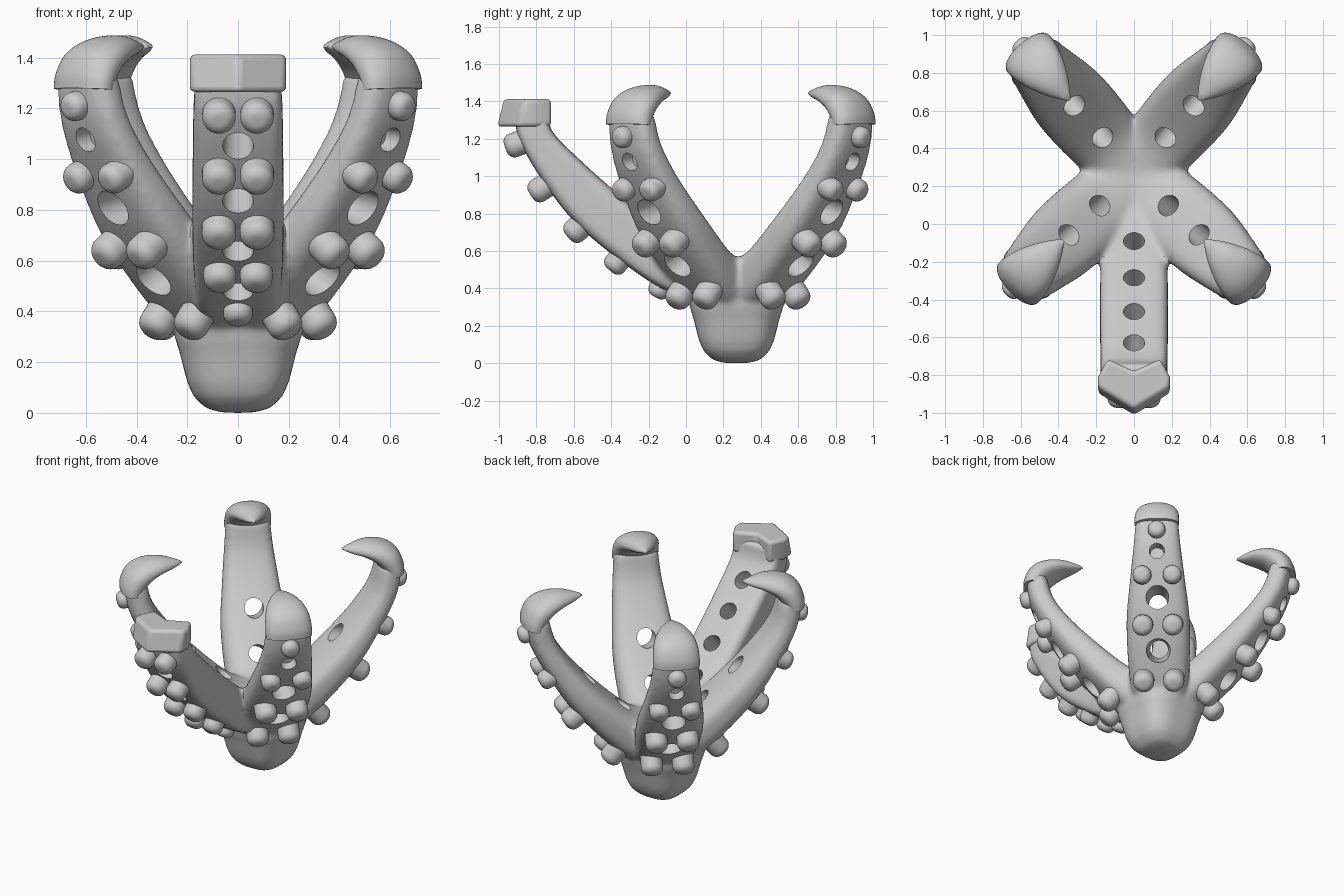
import bpy, bmesh
from math import sin, cos, pi, radians
from mathutils import Vector, Matrix

if "Cube" in bpy.data.objects:
    bpy.data.objects.remove(bpy.data.objects["Cube"])

HUB = Vector((0, 0.27, 0))
# each arm is modelled along local +x (r), then turned about the hub
CLAW_ANGLES = [48.5, 131.5, -43.5, -136.5]
FRONT_ANGLE = -90


def place(angle):
    return Matrix.Translation(HUB) @ Matrix.Rotation(radians(angle), 4, 'Z')


def catmull(p, t):
    i = min(int(t), len(p) - 2)
    f = t - i
    a, b, c, d = (Vector(p[max(0, min(len(p) - 1, i + k))]) for k in (-1, 0, 1, 2))
    return 0.5 * (2 * b + (c - a) * f + (2 * a - 5 * b + 4 * c - d) * f * f
                  + (3 * b - a - 3 * c + d) * f ** 3)


def skin(bm, rings):
    """Join rings of points into a closed tube."""
    rings = [[bm.verts.new(co) for co in ring] for ring in rings]
    n = len(rings[0])
    for a, b in zip(rings, rings[1:]):
        for k in range(n):
            j = (k + 1) % n
            bm.faces.new((a[k], a[j], b[j], b[k]))
    bm.faces.new(rings[0])
    bm.faces.new(rings[-1])


def loft(bm, sections, power, mat, steps=5, n=40):
    """Section = outer r, outer z, inner r, inner z, half width."""
    rings = []
    count = (len(sections) - 1) * steps
    for s in range(count + 1):
        ro, zo, ri, zi, w = catmull(sections, s / steps)
        ring = []
        for k in range(n):
            a = 2 * pi * (k + .5) / n
            u = abs(cos(a)) ** (2 / power) * (1 if cos(a) > 0 else -1)
            v = abs(sin(a)) ** (2 / power) * (1 if sin(a) > 0 else -1)
            co = ((ro + ri) / 2 + u * (ro - ri) / 2, v * w, (zo + zi) / 2 + u * (zo - zi) / 2)
            ring.append(mat @ Vector(co))
        rings.append(ring)
    skin(bm, rings)


def turned(bm, base, axis, profile, mat, n=32, square=0):
    """Round (or slightly squared) solid from (radius, distance along axis) pairs."""
    rot = axis.to_track_quat('Z', 'Y').to_matrix()
    rings = []
    for r, h in profile:
        ring = []
        for k in range(n):
            a = 2 * pi * k / n
            q = r * (1 + square * sin(2 * a) ** 2)
            ring.append(mat @ (base + rot @ Vector((q * cos(a), q * sin(a), h))))
        rings.append(ring)
    skin(bm, rings)


def shade(ob):
    bpy.ops.object.select_all(action='DESELECT')
    ob.select_set(True)
    bpy.context.view_layer.objects.active = ob
    bpy.ops.object.shade_smooth_by_angle(angle=radians(40))


def finish(name, bm, smooth=True):
    bmesh.ops.recalc_face_normals(bm, faces=bm.faces[:])
    me = bpy.data.meshes.new(name)
    bm.to_mesh(me)
    bm.free()
    ob = bpy.data.objects.new(name, me)
    bpy.context.collection.objects.link(ob)
    if smooth:
        shade(ob)
    return ob


# body: bulb hub plus five arms, fused
CLAW_ARM = [(.10, .22, .0, .55, .17), (.30, .36, .19, .61, .20), (.58, .66, .41, .80, .21),
            (.76, .94, .59, 1.0, .18), (.86, 1.15, .70, 1.17, .155), (.89, 1.33, .745, 1.33, .14)]
FRONT_ARM = [(.12, .30, .05, .52, .165), (.40, .40, .27, .62, .17), (.65, .57, .46, .76, .178),
             (.87, .76, .65, .92, .18), (1.04, .98, .84, 1.09, .178),
             (1.16, 1.19, .985, 1.24, .175), (1.19, 1.34, 1.01, 1.36, .165)]
BULB = [(.01, .0), (.07, .002), (.13, .02), (.175, .065), (.20, .12), (.215, .18),
        (.23, .24), (.25, .30), (.25, .40), (.19, .49), (.01, .53)]
bm = bmesh.new()
for ang in CLAW_ANGLES:
    loft(bm, CLAW_ARM, 3, place(ang))
loft(bm, FRONT_ARM, 6, place(FRONT_ANGLE))
turned(bm, Vector((0, 0, 0)), Vector((0, 0, 1)), BULB, place(0), 48, .13)
body = finish("body", bm, False)

# holes through the arms: outer r, z, inner r, z, outer and inner radius
CLAW_HOLES = [(.70, .80, .42, .88, .082, .052), (.48, .51, .27, .64, .088, .055)]
FRONT_HOLES = [(1.09, 1.05, .91, 1.14, .062, .055), (.94, .83, .75, .98, .062, .055),
               (.73, .64, .57, .82, .062, .055), (.52, .48, .37, .67, .06, .055)]


def drill(bm, hole, mat, over=.07):
    p, q = Vector((hole[0], 0, hole[1])), Vector((hole[2], 0, hole[3]))
    d = q - p
    turned(bm, p, d, [(hole[4], -over), (hole[5], d.length + over)], mat)


bm = bmesh.new()
for ang in CLAW_ANGLES:
    for h in CLAW_HOLES:
        drill(bm, h, place(ang))
    # blind dimple near the tip
    drill(bm, (.95, 1.05, .76, 1.09, .06, .045), place(ang), 0)
for h in FRONT_HOLES:
    drill(bm, h, place(FRONT_ANGLE))
cutter = finish("hole_cutter", bm, False)
cutter.hide_render = True

rm = body.modifiers.new("fuse", 'REMESH')
rm.mode = 'VOXEL'
rm.voxel_size = .016
sm = body.modifiers.new("soften", 'SMOOTH')
sm.factor = .5
sm.iterations = 10
bo = body.modifiers.new("holes", 'BOOLEAN')
bo.operation = 'DIFFERENCE'
bo.solver = 'MANIFOLD'
bo.object = cutter
bpy.context.view_layer.update()
graph = bpy.context.evaluated_depsgraph_get()
fused = bpy.data.meshes.new_from_object(body.evaluated_get(graph))
body.modifiers.clear()
body.data = fused
bpy.data.objects.remove(cutter)
shade(body)

# hooked claw tips
CLAW = [(.91, 1.28, .77, 1.27, .148), (.905, 1.34, .75, 1.31, .148), (.865, 1.42, .70, 1.36, .14),
        (.78, 1.472, .635, 1.395, .115), (.66, 1.488, .57, 1.415, .07), (.54, 1.46, .515, 1.44, .014)]
for i, ang in enumerate(CLAW_ANGLES):
    bm = bmesh.new()
    loft(bm, CLAW, 2.2, place(ang))
    finish(f"claw_tip_{i + 1}", bm)

# chevron tip of the front arm
OUTLINE = [(0, -1.015), (.19, -.90), (.19, -.81), (.14, -.715), (0, -.78),
           (-.14, -.715), (-.19, -.81), (-.19, -.90)]
bm = bmesh.new()
skin(bm, [[Vector((x, y, 1.265)) for x, y in OUTLINE],
          [Vector((x, y + (.035 if y < -.85 else 0), 1.412)) for x, y in OUTLINE]])
tip = finish("front_arm_tip", bm)
bev = tip.modifiers.new("rounded_edges", 'BEVEL')
bev.width = .022
bev.segments = 4


# rounded studs on the outer faces: r, z, half spacing, radius, downward tilt
def studs(name, rows, angle):
    bm = bmesh.new()
    for r, z, gap, rad, tilt in rows:
        n = Vector((cos(radians(tilt)), 0, -sin(radians(tilt))))
        c = rad * .7
        profile = [(rad, -.10)] + [(rad - c + c * cos(a * pi / 12), rad * .9 - c + c * sin(a * pi / 12))
                                   for a in range(7)]
        for side in ((-1, 1) if gap else (0,)):
            turned(bm, Vector((r, side * gap, z)), n, profile, place(angle))
    finish(name, bm)


CLAW_STUDS = [(.88, 1.21, 0, .058, 12), (.765, .93, .1, .062, 25),
              (.60, .64, .1, .07, 35), (.34, .36, .1, .07, 50)]
FRONT_STUDS = [(1.18, 1.17, .075, .066, 20), (1.05, .93, .075, .066, 32), (.855, .715, .075, .068, 42),
               (.64, .54, .072, .064, 50), (.41, .40, 0, .058, 60)]
for i, ang in enumerate(CLAW_ANGLES):
    studs(f"claw_arm_studs_{i + 1}", CLAW_STUDS, ang)
studs("front_arm_studs", FRONT_STUDS, FRONT_ANGLE)
